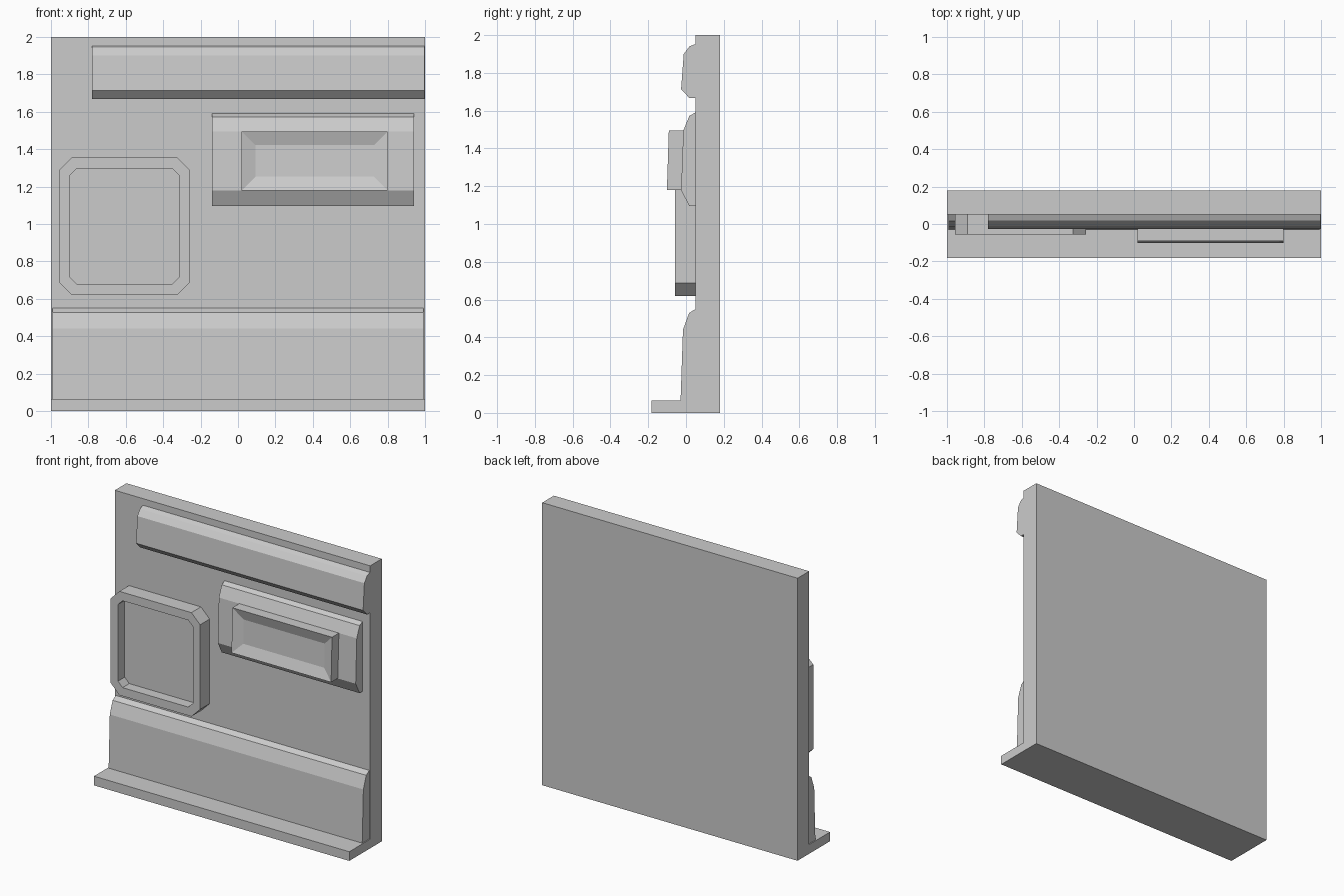
import bpy, bmesh

if "Cube" in bpy.data.objects:
    bpy.data.objects.remove(bpy.data.objects["Cube"])


def finish(name, bm):
    bmesh.ops.recalc_face_normals(bm, faces=bm.faces)
    mesh = bpy.data.meshes.new(name)
    bm.to_mesh(mesh)
    bm.free()
    obj = bpy.data.objects.new(name, mesh)
    bpy.context.collection.objects.link(obj)
    return obj


def loft(name, rings):
    """Skin a series of matching closed rings, capping both ends."""
    bm = bmesh.new()
    loops = [[bm.verts.new(p) for p in ring] for ring in rings]
    n = len(loops[0])
    for a, b in zip(loops, loops[1:]):
        for i in range(n):
            j = (i + 1) % n
            bm.faces.new((a[i], a[j], b[j], b[i]))
    bm.faces.new(loops[0])
    bm.faces.new(loops[-1])
    return finish(name, bm)


def extrude_x(name, x0, x1, profile):
    """Sweep a (y, z) side profile along x."""
    return loft(name, [[(x, y, z) for y, z in profile] for x in (x0, x1)])


def octagon(x0, x1, z0, z1, c, y):
    pts = [(x0 + c, z0), (x1 - c, z0), (x1, z0 + c), (x1, z1 - c),
           (x1 - c, z1), (x0 + c, z1), (x0, z1 - c), (x0, z0 + c)]
    return [(x, y, z) for x, z in pts]


def rect(x0, x1, z0, z1, y_low, y_high):
    return [(x0, y_low, z0), (x1, y_low, z0), (x1, y_high, z1), (x0, y_high, z1)]


BACK = 0.05  # front plane of the wall slab

# Wall slab
extrude_x("wall_slab", -1, 1, [(BACK, 0), (0.18, 0), (0.18, 2), (BACK, 2)])

# Upper trim rail
extrude_x("upper_trim", -0.78, 0.998,
          [(BACK, 1.953), (0.018, 1.94), (-0.012, 1.90),
           (-0.026, 1.713), (0.018, 1.667), (BACK, 1.667)])

# Skirting and floor ledge
extrude_x("skirting", -0.993, 0.993,
          [(BACK, 0.55), (0.016, 0.528), (-0.016, 0.44),
           (-0.03, 0.03), (BACK, 0.03)])
extrude_x("floor_ledge", -1, 1,
          [(-0.183, 0), (BACK, 0), (BACK, 0.065), (-0.183, 0.065)])

# Bevelled mounting panel
extrude_x("mounting_panel", -0.14, 0.94,
          [(BACK, 1.59), (0.018, 1.573), (-0.014, 1.495),
           (-0.026, 1.178), (0.018, 1.095), (BACK, 1.095)])

# Display box with sloped recess
loft("display_box", [
    rect(0.02, 0.80, 1.18, 1.495, 0.0, 0.0),
    rect(0.02, 0.80, 1.18, 1.495, -0.101, -0.091),
    rect(0.093, 0.727, 1.253, 1.422, -0.074, -0.068)])

# Chamfered hatch frame with recessed floor
outer = (-0.957, -0.257, 0.62, 1.355, 0.068)
inner = (-0.90, -0.314, 0.68, 1.295, 0.036)
loft("hatch_frame", [octagon(*outer, BACK), octagon(*outer, -0.057),
                     octagon(*inner, -0.057), octagon(*inner, 0.018)])
